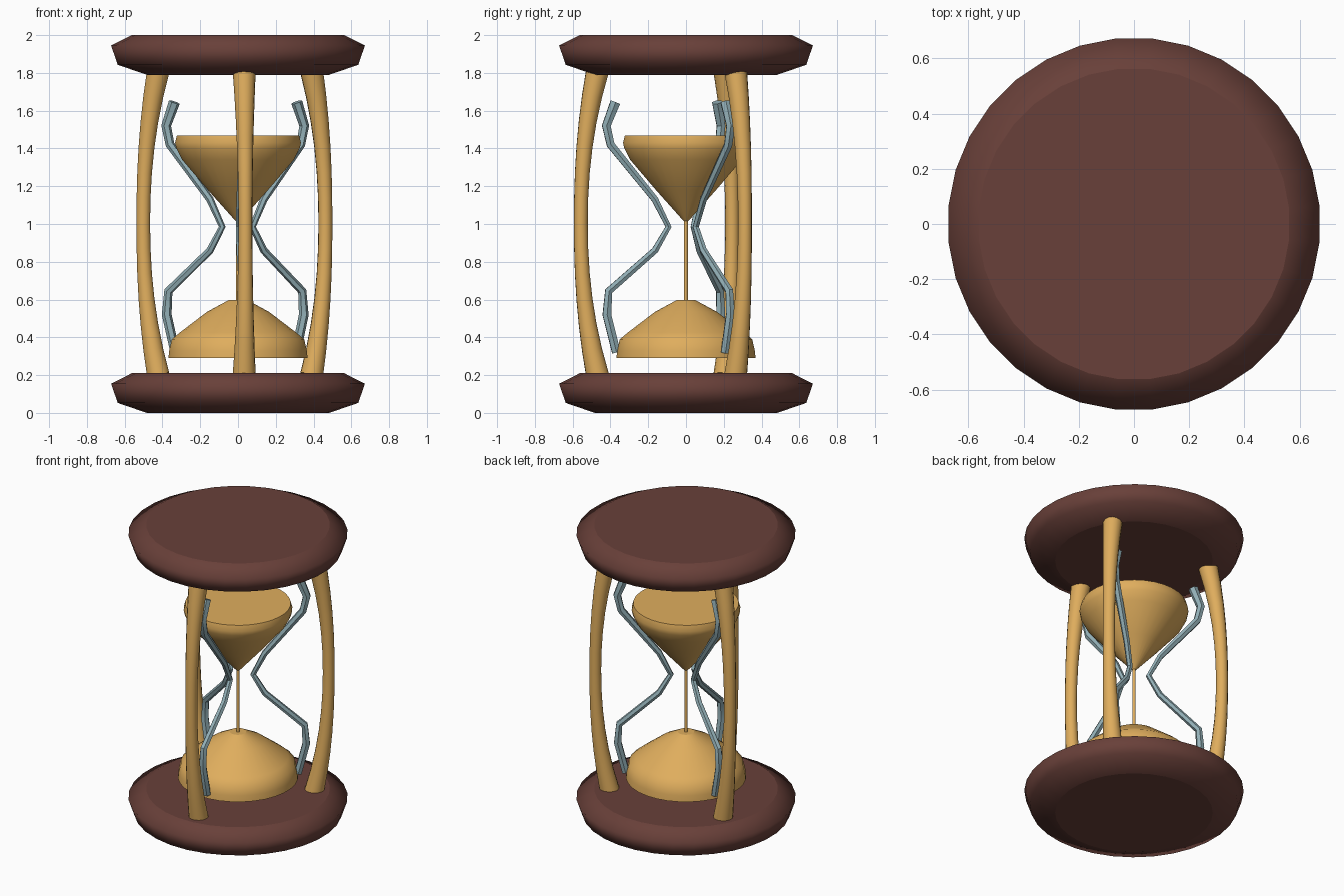
import bpy, bmesh, math
from math import cos, sin, pi, radians

cube = bpy.data.objects.get("Cube")
if cube:
    bpy.data.objects.remove(cube)


def material(name, rgb):
    m = bpy.data.materials.new(name)
    m.use_nodes = True
    m.diffuse_color = (*rgb, 1)
    m.node_tree.nodes["Principled BSDF"].inputs["Base Color"].default_value = (*rgb, 1)
    return m


dark_wood = material("dark_wood", (0.14, 0.051, 0.041))
gold = material("gold", (0.74, 0.42, 0.11))
glass = material("grey_blue_glass", (0.29, 0.43, 0.47))


def lathe(name, profile, mat, sides=32):
    """Revolve (radius, z) points about z, with flat end caps."""
    bm = bmesh.new()
    rings = []
    for r, z in profile:
        angles = [2 * pi * (i + 0.5) / sides for i in range(sides)]
        rings.append([bm.verts.new((r * cos(a), r * sin(a), z)) for a in angles])
    for low, high in zip(rings, rings[1:]):
        for i in range(sides):
            j = (i + 1) % sides
            bm.faces.new((low[i], low[j], high[j], high[i])).smooth = True
    caps = [bm.faces.new(rings[0][::-1]), bm.faces.new(rings[-1])]
    for cap in caps:
        for e in cap.edges:
            e.smooth = False
    mesh = bpy.data.meshes.new(name)
    bm.to_mesh(mesh)
    bm.free()
    mesh.materials.append(mat)
    obj = bpy.data.objects.new(name, mesh)
    bpy.context.collection.objects.link(obj)
    return obj


def rod(name, points, angle, mat, resolution, crease):
    """Tapered tube through (distance from axis, z, thickness) points at one angle."""
    curve = bpy.data.curves.new(name, "CURVE")
    curve.dimensions = "3D"
    curve.bevel_depth = 1
    curve.bevel_resolution = resolution
    curve.use_fill_caps = True
    spline = curve.splines.new("POLY")
    spline.points.add(len(points) - 1)
    for p, (d, z, thick) in zip(spline.points, points):
        p.co = (d * cos(angle), d * sin(angle), z, 1)
        p.radius = thick
    curve.materials.append(mat)
    obj = bpy.data.objects.new(name, curve)
    bpy.context.collection.objects.link(obj)
    bpy.ops.object.select_all(action="DESELECT")
    obj.select_set(True)
    bpy.context.view_layer.objects.active = obj
    bpy.ops.object.convert(target="MESH")
    bpy.ops.object.shade_smooth_by_angle(angle=radians(crease))


# Wooden end discs
disc = [(0.485, 0), (0.64, 0.053), (0.675, 0.155), (0.565, 0.21)]
lathe("base_disc", disc, dark_wood)
lathe("top_disc", disc, dark_wood).location.z = 1.79

# Sand in both halves and the falling stream
lathe("upper_sand", [(0.012, 1.015), (0.16, 1.18), (0.297, 1.34), (0.328, 1.4),
                     (0.335, 1.43), (0.325, 1.468)], gold)
lathe("lower_sand", [(0.37, 0.29), (0.366, 0.33), (0.352, 0.39), (0.31, 0.425),
                     (0.165, 0.535), (0.05, 0.597)], gold)
lathe("sand_stream", [(0.011, 0.59), (0.011, 1.03)], gold, 8)

# Bowed posts: bulge outward and thin toward the middle
post = []
steps = 12
for i in range(steps + 1):
    t = 2 * i / steps - 1
    post.append((0.558 - 0.088 * abs(t) ** 2.2, 1.005 + 0.805 * t,
                 0.037 + 0.024 * t * t))

# Bent glass ribs following the hourglass outline
rib = [(0.37, 0.32, 0.025), (0.42, 0.52, 0.026), (0.41, 0.645, 0.023),
       (0.165, 0.86, 0.02), (0.093, 0.985, 0.018), (0.165, 1.13, 0.02),
       (0.4, 1.42, 0.024), (0.423, 1.52, 0.026), (0.375, 1.645, 0.03)]

for side, degrees in (("front", -86), ("back_left", 34), ("back_right", 154)):
    rod(side + "_post", post, radians(degrees), gold, 5, 40)
    rod(side + "_glass_rib", rib, radians(degrees), glass, 1, 30)
